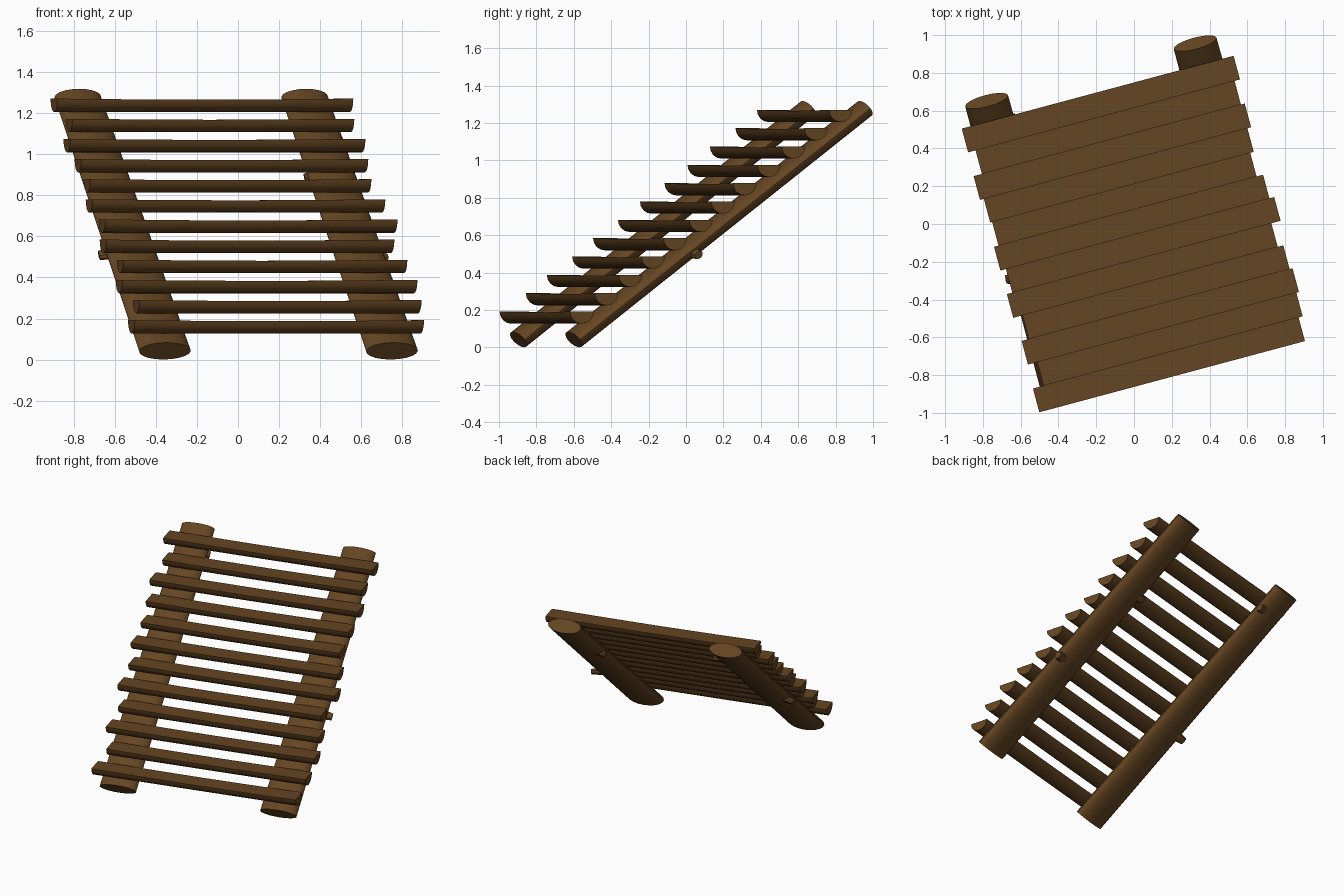
import bpy, bmesh, math
from mathutils import Vector, Matrix

if "Cube" in bpy.data.objects:
    bpy.data.objects.remove(bpy.data.objects["Cube"])

TURN = math.radians(15)          # whole stair is turned about z
ROT = Matrix.Rotation(TURN, 3, 'Z')

wood = bpy.data.materials.new("wood")
wood.diffuse_color = (0.13, 0.06, 0.016, 1)
wood.use_nodes = True
wood.node_tree.nodes["Principled BSDF"].inputs["Base Color"].default_value = wood.diffuse_color


def loft(name, rings, angle=40):
    """Skin a list of closed rings and cap both ends."""
    bm = bmesh.new()
    loops = [[bm.verts.new(ROT @ p) for p in ring] for ring in rings]
    n = len(loops[0])
    for a, b in zip(loops, loops[1:]):
        for i in range(n):
            j = (i + 1) % n
            bm.faces.new((a[i], a[j], b[j], b[i]))
    bm.faces.new(loops[0])
    bm.faces.new(loops[-1])
    bmesh.ops.recalc_face_normals(bm, faces=bm.faces)
    me = bpy.data.meshes.new(name)
    bm.to_mesh(me)
    bm.free()
    ob = bpy.data.objects.new(name, me)
    bpy.context.collection.objects.link(ob)
    me.materials.append(wood)
    bpy.ops.object.select_all(action='DESELECT')
    ob.select_set(True)
    bpy.context.view_layer.objects.active = ob
    bpy.ops.object.shade_smooth_by_angle(angle=math.radians(angle))
    return ob


def ellipse(c, e1, e2, a, b, n):
    return [c + e1 * a * math.cos(t) + e2 * b * math.sin(t)
            for t in (2 * math.pi * i / n for i in range(n))]


U = Vector((1, 0, 0))


def rail(name, bottom, top):
    """Flattened, tapered log running up the slope."""
    normal = U.cross(top - bottom).normalized()
    rings = []
    for k in range(5):
        t = k / 4
        rings.append(ellipse(bottom.lerp(top, t), U, normal,
                             0.130 - 0.013 * t, 0.052 - 0.002 * t, 20))
    loft(name, rings)


def knot(name, bottom, top, t, side, out=0.155):
    """Short branch stub on the side of a rail."""
    c = bottom.lerp(top, t)
    along = (top - bottom).normalized()
    normal = U.cross(along).normalized()
    d = (U * side - normal * 0.25).normalized()
    e2 = d.cross(along).normalized()
    loft(name, [ellipse(c + d * 0.06, along, e2, 0.04, 0.03, 8),
                ellipse(c + d * out, along, e2, 0.026, 0.02, 8)])


# Two side rails
L0, L1 = Vector((-0.575, -0.773, 0.042)), Vector((-0.585, 0.832, 1.278))
R0, R1 = Vector((0.569, -0.773, 0.042)), Vector((0.560, 0.840, 1.278))
rail("left_rail", L0, L1)
rail("right_rail", R0, R1)

# Branch stubs
knot("left_outer_knot", L0, L1, 0.40, -1)
knot("left_inner_knot", L0, L1, 0.91, 1, 0.13)
knot("right_outer_knot", R0, R1, 0.39, 1)
knot("right_inner_knot", R0, R1, 0.70, -1, 0.13)

# Half-log treads: world x of the left and right end of each
ends = [(-.535, .905), (-.512, .893), (-.595, .873), (-.590, .824),
        (-.673, .761), (-.678, .776), (-.741, .717), (-.751, .649),
        (-.795, .634), (-.849, .620), (-.839, .566), (-.912, .561)]
W, DEPTH = 0.065, 0.065
for i, (xl, xr) in enumerate(ends):
    v = -0.768 + 0.1297 * i
    z = 0.192 + 0.098 * i
    ul = (xl + math.sin(TURN) * (v + W)) / math.cos(TURN)
    ur = (xr + math.sin(TURN) * (v - W)) / math.cos(TURN)
    rings = []
    for k in range(5):
        f = k / 4
        u = ul + (ur - ul) * f
        sag = 0.005 * math.sin(math.pi * f)
        rings.append([Vector((u, v + W * math.cos(a), z - sag - (DEPTH - sag) * math.sin(a)))
                      for a in (math.pi * j / 8 for j in range(9))])
    loft(f"tread_{i + 1:02d}", rings)
